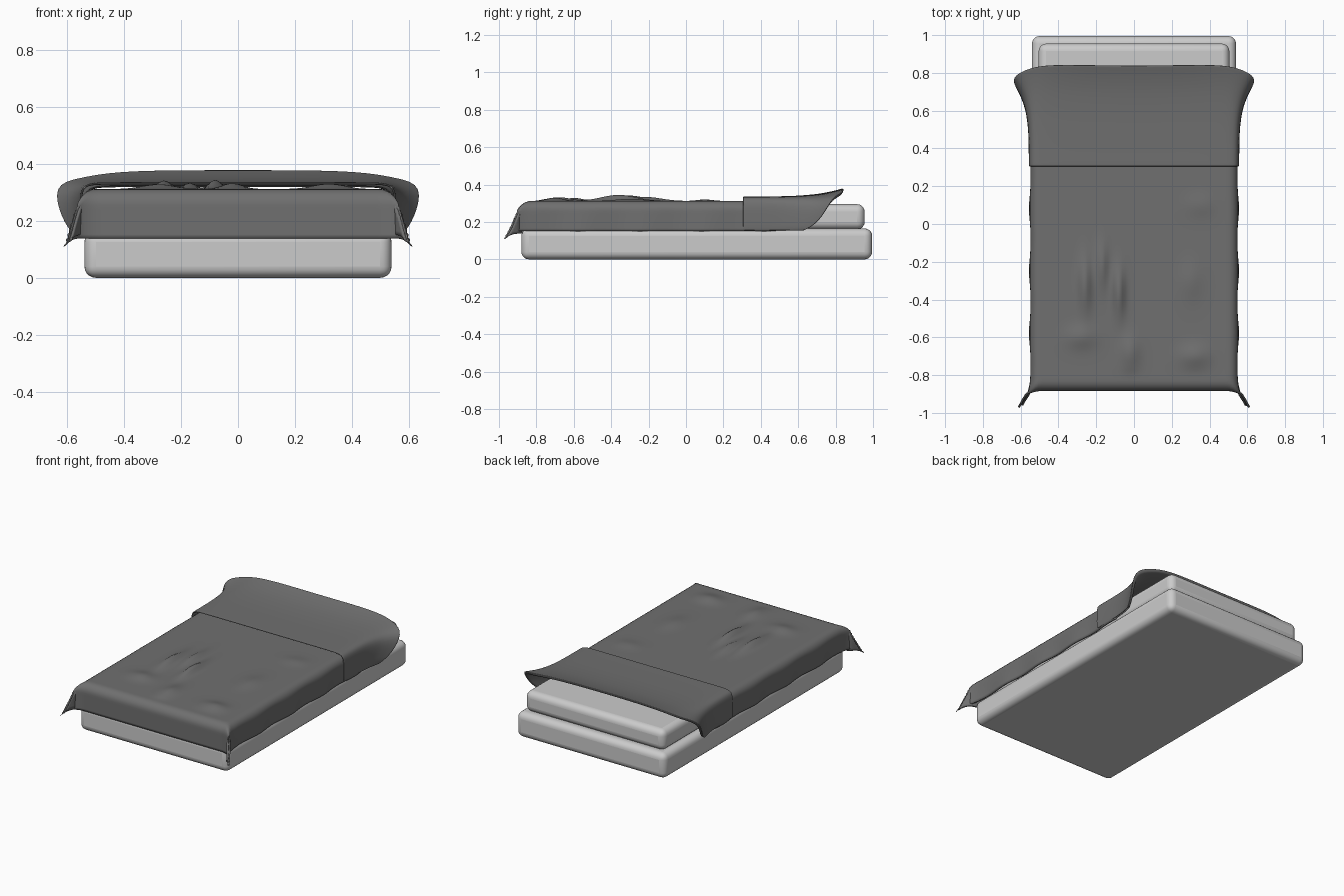
import bpy, math
from math import exp, sin, cos, pi

if "Cube" in bpy.data.objects:
    bpy.data.objects.remove(bpy.data.objects["Cube"])

dark = bpy.data.materials.new("dark_cloth")
dark.diffuse_color = (0.16, 0.16, 0.16, 1)
dark.use_nodes = True
dark.node_tree.nodes["Principled BSDF"].inputs["Base Color"].default_value = dark.diffuse_color


def mattress(name, x, y0, y1, z0, z1):
    bpy.ops.mesh.primitive_cube_add(size=1, location=(0, (y0 + y1) / 2, (z0 + z1) / 2))
    o = bpy.context.object
    o.name = name
    o.scale = (2 * x, y1 - y0, z1 - z0)
    bpy.ops.object.transform_apply(location=False, rotation=False, scale=True)
    b = o.modifiers.new("round", 'BEVEL')
    b.width, b.segments = 0.04, 5
    bpy.ops.object.shade_smooth_by_angle()
    return o


def grid_mesh(name, rows, thickness, subdiv):
    n = len(rows[0])
    verts = [p for r in rows for p in r]
    faces = [(j * n + i, j * n + i + 1, (j + 1) * n + i + 1, (j + 1) * n + i)
             for j in range(len(rows) - 1) for i in range(n - 1)]
    me = bpy.data.meshes.new(name)
    me.from_pydata(verts, [], faces)
    me.shade_smooth()
    o = bpy.data.objects.new(name, me)
    bpy.context.collection.objects.link(o)
    me.materials.append(dark)
    s = o.modifiers.new("thickness", 'SOLIDIFY')
    s.thickness, s.offset = thickness, -1
    if subdiv:
        o.modifiers.new("smooth", 'SUBSURF').levels = subdiv
    return o


# Two stacked mattresses
mattress("lower_mattress", 0.54, -0.88, 0.995, 0, 0.165)
mattress("upper_mattress", 0.505, -0.85, 0.955, 0.16, 0.295)

# Blanket draped over the sides and foot, with flared foot corners
R, DROP = 0.05, 0.19


def drape(a):
    """Outward and downward travel for arc length a past the top's edge."""
    if a <= 0:
        return 0, 0
    q = R * pi / 2
    if a < q:
        return R * sin(a / R), R * (1 - cos(a / R))
    return R, R + a - q


# Wrinkles: centre x, y, spread x, y, height
wrinkles = [(-0.26, -0.32, 0.035, 0.14, 0.03), (-0.17, -0.22, 0.03, 0.12, 0.022),
            (-0.08, -0.36, 0.03, 0.13, 0.033), (-0.02, -0.68, 0.05, 0.09, 0.02),
            (0.32, -0.7, 0.08, 0.06, 0.018), (0.3, -0.3, 0.06, 0.1, 0.012),
            (-0.28, -0.6, 0.08, 0.06, 0.016), (0.35, 0.1, 0.08, 0.06, 0.008)]


def blanket_point(s, t):
    a, b = abs(s) - 0.50, -0.83 - t
    ox, dx = drape(a)
    oy, dy = drape(b)
    m = (max(0, min(a, b)) / DROP) ** 1.5
    sign = 1 if s > 0 else -1
    x = sign * (min(abs(s), 0.50) + ox + 0.06 * m)
    y = max(t, -0.83) - oy * 1.1 - 0.09 * m
    x += sign * 0.006 * sin(t * 19) * dx / 0.16
    z = 0.312 - (dx ** 4 + (dy * 1.08) ** 4) ** 0.25
    mask = min(1, max(0, -a / 0.1)) * min(1, max(0, -b / 0.06))
    for cx, cy, sx, sy, h in wrinkles:
        z += mask * h * exp(-((x - cx) / sx) ** 2 - ((y - cy) / sy) ** 2)
    return (x, y, z)


NX, NY = 90, 110
half, t0, t1 = 0.50 + DROP, -0.83 - DROP, 0.48
grid_mesh("blanket", [[blanket_point(-half + 2 * half * i / NX, t0 + (t1 - t0) * j / NY)
                       for i in range(NX + 1)] for j in range(NY + 1)], 0.012, 0)

# Turned-back flap: lofted from its straight hem to the flared head edge
base = [(0, .336), (.3, .336), (.48, .336), (.535, .332), (.557, .305), (.557, .22), (.557, .152)]
head = [(0, .84, .381), (.3, .845, .381), (.46, .845, .372), (.56, .83, .352),
        (.66, .78, .33), (.622, .72, .20), (.58, .63, .152)]


def flap_row(t, inset):
    k = t ** 4
    pts = []
    for (bx, bz), (hx, hy, hz) in zip(base, head):
        x = bx + (hx - bx) * k
        pts.append((x * (1 - inset * 2), 0.305 + (hy - 0.305) * t - inset * 0.3,
                    bz + (hz - bz) * k - inset * (1 if bz > .25 else 0)))
    return [(-x, y, z) for x, y, z in pts[:0:-1]] + pts


steps = [0, .03, .2, .4, .55, .7, .8, .9, .97, 1]
rows = [flap_row(t, 0) for t in steps]
rows += [flap_row(t, 0.018) for t in reversed(steps[2:])]
grid_mesh("turned_back_flap", rows, 0.008, 2)
